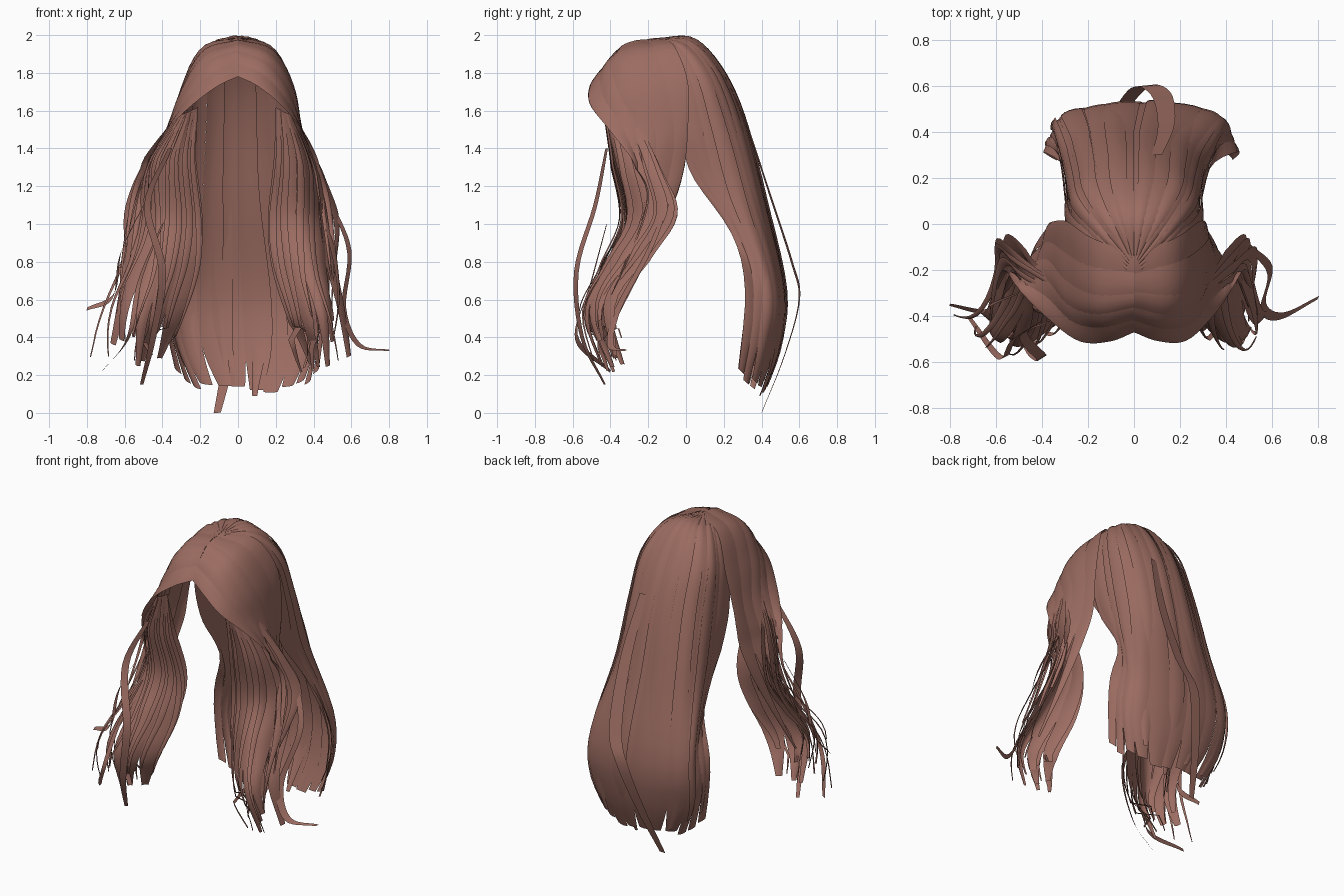
import bpy
import math
import random
from mathutils import Vector

random.seed(7)
if "Cube" in bpy.data.objects:
    bpy.data.objects.remove(bpy.data.objects["Cube"])

# Single hair colour
hair = bpy.data.materials.new("warm brown hair")
hair.use_nodes = True
BROWN = (0.33, 0.15, 0.12, 1)
hair.diffuse_color = BROWN
hair.node_tree.nodes["Principled BSDF"].inputs["Base Color"].default_value = BROWN


def spline(points, t):
    """Smooth curve through the points, t from 0 to 1."""
    last = len(points) - 1
    x = min(max(t, 0), 1) * last
    i = min(int(x), last - 1)
    f = x - i
    b, c = points[i], points[i + 1]
    a = points[i - 1] if i else b * 2 - c
    d = points[i + 2] if i + 2 <= last else c * 2 - b
    return b + (c - a) * (f / 2) + (a * 2 - b * 5 + c * 4 - d) * (f * f / 2) \
        + (b * 3 - a - c * 3 + d) * (f ** 3 / 2)


def sheet(guides, u, t):
    return spline([spline(g, t) for g in guides], u)


def outward(guides, u, t):
    """Unit normal of a guide sheet, turned away from the head."""
    e = 0.02
    t = min(max(t, 0.04), 0.96)
    u = min(max(u, e), 1 - e)
    n = (sheet(guides, u + e, t) - sheet(guides, u - e, t)).cross(
        sheet(guides, u, t + e) - sheet(guides, u, t - e))
    p = sheet(guides, u, t)
    n.normalize()
    return n if n.dot(p - Vector((0, -0.1, min(p.z, 1.4)))) > 0 else -n


def make_mesh(name, verts, faces):
    mesh = bpy.data.meshes.new(name)
    mesh.from_pydata(verts, [], faces)
    mesh.materials.append(hair)
    mesh.polygons.foreach_set("use_smooth", [True] * len(faces))
    obj = bpy.data.objects.new(name, mesh)
    bpy.context.collection.objects.link(obj)
    return obj


def panel(name, guides, strips, cover=1.15, start=0.0, taper=0.7, tip=0.3,
          ragged=0.08, lift=0.0, curl=0.0, warp=lambda p: p, rows=24, cols=4):
    """Cover a guide sheet with overlapping, slightly arched hair strips."""
    verts, faces = [], []
    for s in range(strips):
        mid = (s + 0.5 + random.uniform(-0.12, 0.12)) / strips
        half = cover / strips / 2 * random.uniform(0.9, 1.2)
        end = 1 - random.random() * ragged
        phase = random.uniform(0, math.tau)
        height = lift + random.uniform(0, 0.01)
        base = len(verts)
        for r in range(rows + 1):
            k = r / rows
            t = start + (end - start) * k
            narrow = 1 - (1 - tip) * max(0, (k - taper) / (1 - taper)) ** 1.5
            sway = curl * k * k * math.sin(phase + k * 6)
            for c in range(cols + 1):
                side = c / cols * 2 - 1
                u = min(max(mid + side * half * narrow, 0), 1)
                arch = height * min(1, k * 4) + 0.005 * (1 - side * side)
                p = sheet(guides, u, t) + outward(guides, mid, t) * (arch + sway)
                p += Vector((sway, sway / 2, 0))
                verts.append(warp(p))
        for r in range(rows):
            for c in range(cols):
                a = base + r * (cols + 1) + c
                faces.append((a, a + 1, a + cols + 2, a + cols + 1))
    return make_mesh(name, verts, faces)


def strand(name, points, width, across=(1, 0, 0), rows=24):
    """One loose tapering ribbon along a path."""
    path = [Vector(p) for p in points]
    verts, faces = [], []
    for r in range(rows + 1):
        k = r / rows
        w = Vector(across) * width * (0.25 + 0.75 * math.sin(math.pi * (0.12 + 0.8 * k)))
        p = spline(path, k)
        verts += [p - w / 2, p + w / 2]
        if r:
            i = 2 * r
            faces.append((i - 2, i - 1, i + 1, i))
    return make_mesh(name, verts, faces)


def guide(*points):
    return [Vector(p) for p in points]


def mirrored(g):
    return [Vector((-p.x, p.y, p.z)) for p in g]


# Back mantle: crown to waist, guides run from centre back to the side
back_mid = guide((0, -.15, 1.98), (0, .04, 1.98), (0, .19, 1.81), (0, .31, 1.54),
                 (0, .42, 1.1), (0, .52, .65), (0, .5, .36), (0, .4, .08))
back_quarter = guide((.02, -.16, 1.98), (.14, 0, 1.95), (.22, .13, 1.78), (.24, .23, 1.5),
                     (.27, .34, 1.1), (.34, .46, .65), (.33, .43, .36), (.22, .36, .09))
back_side = guide((.03, -.2, 1.97), (.17, -.12, 1.92), (.26, -.06, 1.74), (.29, -.03, 1.5),
                  (.28, .03, 1.26), (.31, .24, .95), (.42, .31, .62), (.37, .26, .15))
mantle = [mirrored(back_side), mirrored(back_quarter), back_mid, back_quarter, back_side]


def lean(p):
    """The hem drifts a little to the model's left."""
    p.x += 0.05 * max(0, 1.2 - p.z)
    return p


panel("back_mantle", mantle, 12, cover=1.2, taper=0.88, tip=0.7, ragged=0.04, warp=lean, rows=30)
panel("back_overlay_strands", mantle, 8, cover=0.6, start=0.06, tip=0.4,
      ragged=0.08, lift=0.008, curl=0.015, warp=lean, rows=30)

# Front curtains: centre parting sweeping over the temples
curtain = [
    guide((0, -.47, 1.78), (.1, -.505, 1.73), (.22, -.505, 1.63), (.33, -.41, 1.5),
          (.42, -.29, 1.34), (.48, -.19, 1.15), (.52, -.28, .85), (.56, -.44, .52)),
    guide((0, -.33, 1.945), (.17, -.35, 1.88), (.28, -.3, 1.71), (.33, -.2, 1.5),
          (.37, -.2, 1.3), (.41, -.2, 1.12), (.45, -.3, .82), (.5, -.43, .5)),
    guide((0, -.13, 1.985), (.18, -.06, 1.94), (.28, .01, 1.75), (.31, .01, 1.5),
          (.31, -.01, 1.3), (.34, -.07, 1.1), (.38, -.2, .82), (.44, -.36, .5))]

# Side locks: diagonal sheets hanging from under the curtains
lock = [
    guide((.2, -.43, 1.62), (.19, -.36, 1.35), (.16, -.28, 1.03), (.18, -.31, .77),
          (.26, -.39, .5), (.36, -.32, .23)),
    guide((.27, -.42, 1.58), (.34, -.35, 1.32), (.35, -.3, 1.02), (.39, -.43, .76),
          (.44, -.53, .52), (.46, -.43, .23)),
    guide((.32, -.25, 1.55), (.42, -.13, 1.28), (.5, -.06, 1.06), (.51, -.19, .84),
          (.55, -.36, .6), (.6, -.35, .3))]


def side_warp(side):
    """Mirror a part; the model's right side is fuller."""
    def warp(p):
        p.x *= side
        if side < 0:
            p.x *= 1 + 0.18 * min(1, max(0, 2.5 * (1.75 - p.z)))
        return p
    return warp


for label, side, wisps in (("left", 1, 6), ("right", -1, 9)):
    place = side_warp(side)
    panel(label + "_front_curtain", curtain, 5, cover=1.25, taper=0.6, tip=0.25,
          ragged=0.2, warp=place, rows=30)
    panel(label + "_side_lock", lock, 5, cover=1.2, taper=0.6, tip=0.35,
          ragged=0.1, curl=0.01, warp=place)
    panel(label + "_inner_lock", lock, 5, cover=0.95, taper=0.5, tip=0.3,
          ragged=0.2, lift=-0.04, curl=0.02, warp=place)
    panel(label + "_lock_wisps", lock, wisps, cover=0.6, taper=0.45, tip=0.15,
          ragged=0.2, lift=0.025, curl=0.035, warp=place, cols=2)

# Loose strands
strand("back_tail_strand", [(.1, .3, 1.6), (.14, .43, 1.2), (.12, .56, .8), (.04, .6, .6),
                            (-.04, .52, .3), (-.11, .4, 0)], .09, (.97, .1, .1))
strand("left_flyaway", [(.5, -.1, 1.1), (.59, -.2, .85), (.56, -.36, .55), (.64, -.4, .36),
                        (.8, -.32, .33)], .05, (.5, .8, .3))
strand("right_flyaway_upper", [(-.5, -.3, 1.1), (-.62, -.35, .85), (-.66, -.38, .62),
                               (-.8, -.35, .55)], .05, (.3, .4, .8))
strand("right_flyaway_lower", [(-.4, -.42, 1), (-.52, -.5, .7), (-.58, -.58, .4),
                               (-.72, -.4, .22)], .05, (.6, .3, .6))
strand("right_flyaway_front", [(-.36, -.42, 1.4), (-.48, -.48, 1.1), (-.4, -.58, .75),
                               (-.45, -.55, .4), (-.51, -.43, .15)], .05, (.8, .5, 0))
